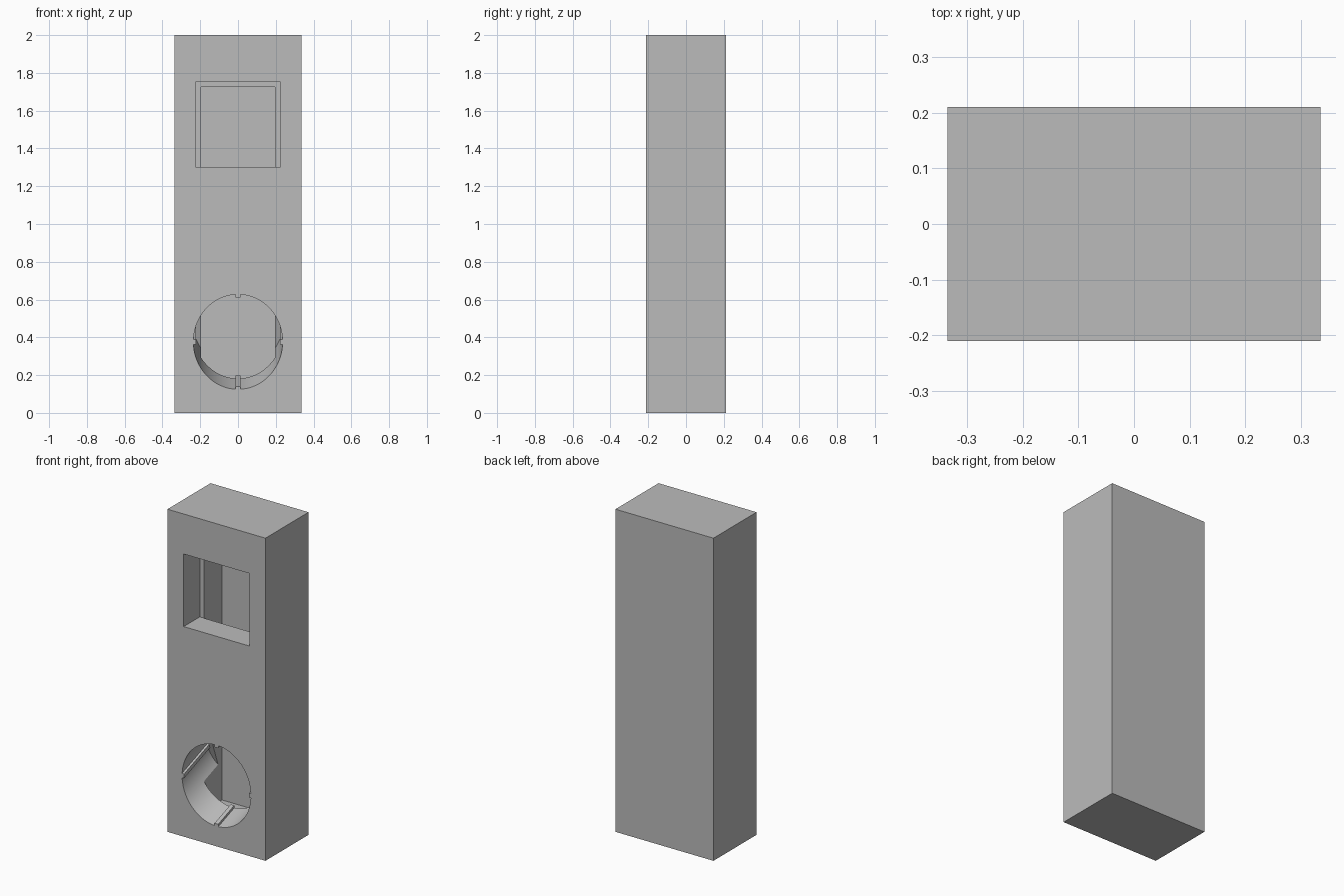
import bpy
import bmesh
from math import sin, cos, pi, radians, asin
from mathutils import Vector

cube = bpy.data.objects.get("Cube")
if cube:
    bpy.data.objects.remove(cube, do_unlink=True)

# Main dimensions
HALF_W, HALF_D, HEIGHT = 0.336, 0.211, 2.0
FRONT = -HALF_D
PANEL = 0.157            # thickness of the front wall
BACK_WALL = FRONT + 0.333

grey = bpy.data.materials.new("plain_grey")
grey.use_nodes = True
grey.diffuse_color = (0.5, 0.5, 0.5, 1)
grey.node_tree.nodes["Principled BSDF"].inputs["Base Color"].default_value = (0.5, 0.5, 0.5, 1)


def make_object(name, bm):
    bmesh.ops.recalc_face_normals(bm, faces=bm.faces)
    mesh = bpy.data.meshes.new(name)
    bm.to_mesh(mesh)
    bm.free()
    mesh.materials.append(grey)
    obj = bpy.data.objects.new(name, mesh)
    bpy.context.collection.objects.link(obj)
    return obj


def box(name, low, high):
    bm = bmesh.new()
    bmesh.ops.create_cube(bm, size=1)
    low, high = Vector(low), Vector(high)
    for v in bm.verts:
        v.co = (low + high) / 2 + v.co * (high - low)
    return make_object(name, bm)


def ribbed_bore(name, origin, radius, tilt, start, end, rib_half, rib_height, steps=24):
    """Tilted cylinder with four grooves, which leave ribs in the cut hole."""
    gap = asin(rib_half / radius)
    profile = []
    for quarter in range(4):
        base = quarter * pi / 2
        inner = radius - rib_height
        profile.append((inner, base - gap))
        profile.append((inner, base + gap))
        for i in range(steps + 1):
            profile.append((radius, base + gap + (pi / 2 - 2 * gap) * i / steps))
    axis = Vector((0, cos(tilt), sin(tilt)))
    up = Vector((0, -sin(tilt), cos(tilt)))
    side = Vector((1, 0, 0))
    bm = bmesh.new()
    ring = [bm.verts.new(Vector(origin) + axis * start + side * r * cos(a) + up * r * sin(a))
            for r, a in profile]
    face = bm.faces.new(ring)
    out = bmesh.ops.extrude_face_region(bm, geom=[face])
    moved = [g for g in out["geom"] if isinstance(g, bmesh.types.BMVert)]
    bmesh.ops.translate(bm, verts=moved, vec=axis * (end - start))
    return make_object(name, bm)


# Solid housing
housing = box("housing", (-HALF_W, -HALF_D, 0), (HALF_W, HALF_D, HEIGHT))

# Hollow channel, square window and tilted round hole
cutters = [
    box("inner_channel", (-0.195, FRONT + PANEL, 0.108), (0.195, BACK_WALL, 1.725)),
    box("window_opening", (-0.225, FRONT - 0.1, 1.302), (0.225, FRONT + PANEL + 0.001, 1.752)),
    ribbed_bore("round_opening", (0, FRONT, 0.376), 0.236, radians(20), -0.15, 0.265, 0.013, 0.014),
]

bpy.ops.object.select_all(action='DESELECT')
bpy.context.view_layer.objects.active = housing
housing.select_set(True)
for cutter in cutters:
    cutter.hide_render = True
    mod = housing.modifiers.new(cutter.name, 'BOOLEAN')
    mod.operation = 'DIFFERENCE'
    mod.solver = 'EXACT'
    mod.object = cutter
    bpy.ops.object.modifier_apply(modifier=mod.name)
for cutter in cutters:
    bpy.data.objects.remove(cutter, do_unlink=True)

bpy.ops.object.shade_smooth_by_angle(angle=radians(30))
